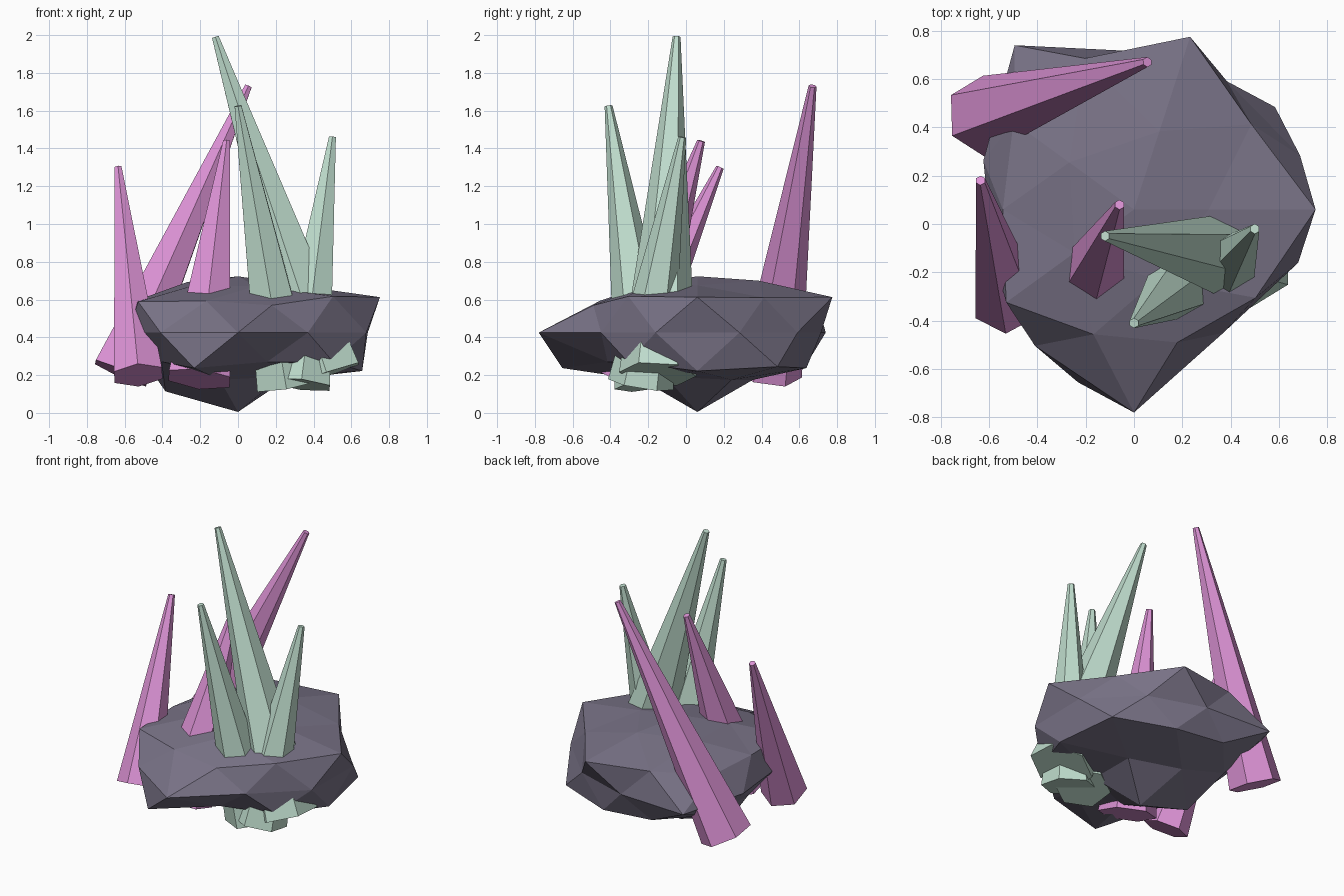
import bpy, bmesh, math
from mathutils import Vector

cube = bpy.data.objects.get("Cube")
if cube:
    bpy.data.objects.remove(cube, do_unlink=True)


def make_material(name, rgb):
    mat = bpy.data.materials.new(name)
    mat.use_nodes = True
    colour = (*rgb, 1)
    mat.diffuse_color = colour
    mat.node_tree.nodes["Principled BSDF"].inputs["Base Color"].default_value = colour
    return mat


stone = make_material("slate stone", (.19, .17, .24))
mint = make_material("mint crystal", (.53, .73, .62))
pink = make_material("pink crystal", (.72, .29, .67))


def add_object(name, bm, mat):
    bmesh.ops.recalc_face_normals(bm, faces=bm.faces)
    mesh = bpy.data.meshes.new(name)
    bm.to_mesh(mesh)
    bm.free()
    mesh.materials.append(mat)
    obj = bpy.data.objects.new(name, mesh)
    bpy.context.collection.objects.link(obj)
    return obj


# Rock: a flattened icosphere, each ring pushed in or out by angle from +x
ring_factors = {
    100: [.71],
    85: [.7, .77, .75, .69, .69],
    53: [.84, .92, .76, .76, .87],
    45: [1, 1, .82, .87, .77],
    0: [.86, .78, .78, 1, .78, .73, .83, 1, .75, .85],
    -45: [.96, .82, .68, 1, .83],
    -53: [.92, .85, .74, .7, .7],
    -85: [.7, .7, .87, .7, .65],
    -100: [1],
}
bm = bmesh.new()
bmesh.ops.create_icosphere(bm, subdivisions=2, radius=1)
rings = {}
for v in bm.verts:
    key = min(ring_factors, key=lambda level: abs(level - v.co.z * 100))
    rings.setdefault(key, []).append(v)
for key, verts in rings.items():
    verts.sort(key=lambda v: round(math.degrees(math.atan2(v.co.y, v.co.x))) % 360)
    for v, factor in zip(verts, ring_factors[key]):
        v.co *= factor
        v.co = Vector((v.co.x * .84, v.co.y * .84 + .06, v.co.z * .42 + .425))
add_object("rock", bm, stone)


# Crystals: six-sided tapered shafts pushed right through the rock
def add_crystal(name, base, tip, radius, mat):
    base, tip = Vector(base), Vector(tip)
    axis = tip - base
    bm = bmesh.new()
    bmesh.ops.create_cone(bm, cap_ends=True, segments=6, radius1=radius,
                          radius2=.021, depth=axis.length)
    obj = add_object(name, bm, mat)
    obj.rotation_mode = 'QUATERNION'
    obj.rotation_quaternion = Vector((0, 0, 1)).rotation_difference(axis)
    obj.location = (base + tip) / 2


add_crystal("tall_mint_crystal", (.47, -.15, .205), (-.12, -.05, 1.99), .205, mint)
add_crystal("front_mint_crystal", (.255, -.2, .15), (0, -.41, 1.625), .18, mint)
add_crystal("left_mint_crystal", (.335, -.24, .15), (.5, -.02, 1.46), .175, mint)
add_crystal("right_pink_crystal", (-.528, -.32, .2), (-.635, .18, 1.3), .147, pink)
add_crystal("back_pink_crystal", (-.62, .445, .21), (.055, .67, 1.73), .17, pink)
add_crystal("middle_pink_crystal", (-.205, -.31, .18), (-.06, .08, 1.44), .188, pink)
